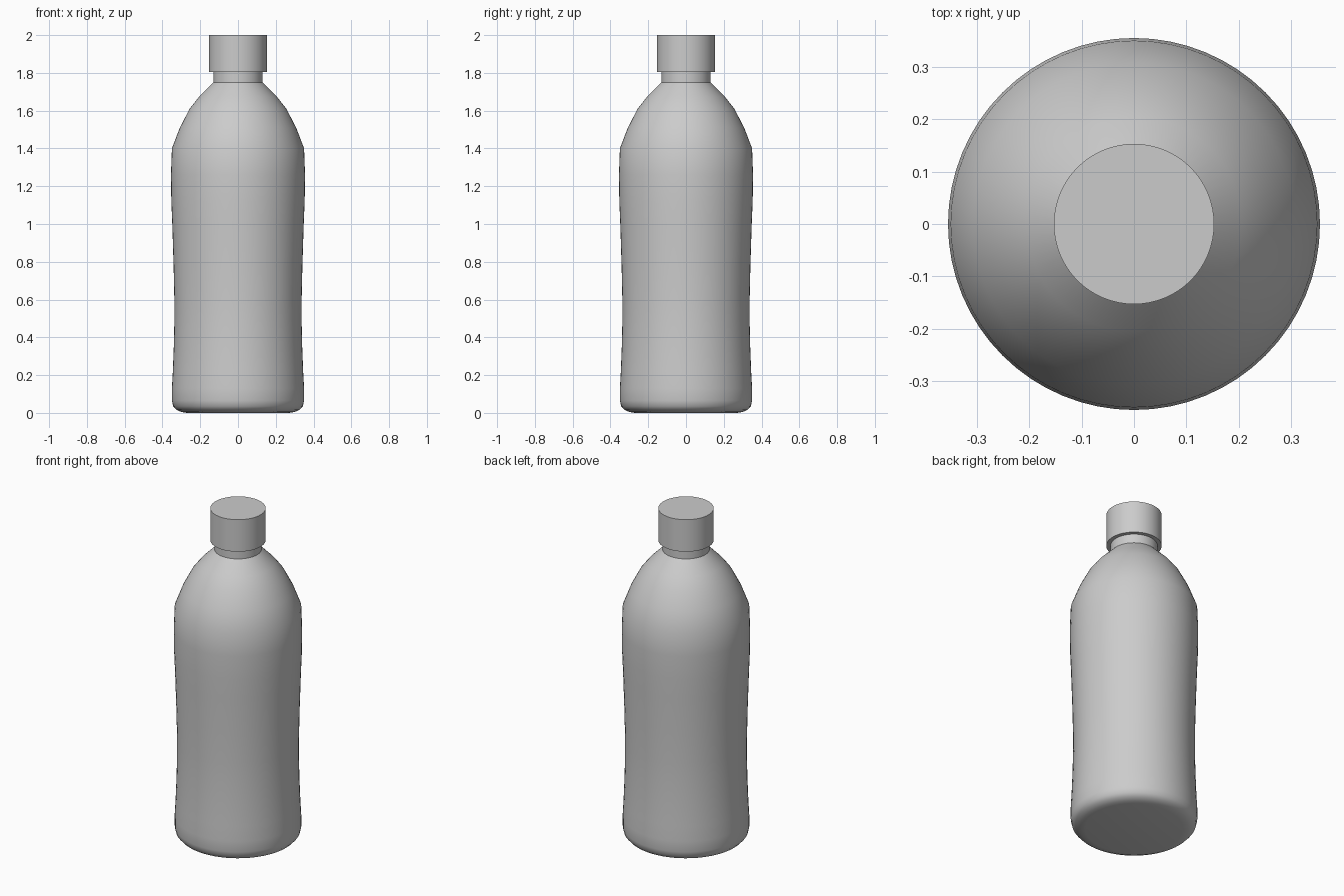
import bpy
import bmesh
import math

cube = bpy.data.objects.get("Cube")
if cube:
    bpy.data.objects.remove(cube, do_unlink=True)

SEGMENTS = 64

grey = bpy.data.materials.new("plain grey")
grey.use_nodes = True
grey.diffuse_color = (0.6, 0.6, 0.6, 1)
grey.node_tree.nodes["Principled BSDF"].inputs["Base Color"].default_value = grey.diffuse_color


def lathe(name, profile, sharp_angle=35):
    """Spin a (radius, height) profile around the z axis."""
    bm = bmesh.new()
    verts = [bm.verts.new((r, 0, z)) for r, z in profile]
    edges = [bm.edges.new(pair) for pair in zip(verts, verts[1:])]
    bmesh.ops.spin(bm, geom=verts + edges, cent=(0, 0, 0), axis=(0, 0, 1),
                   angle=math.tau, steps=SEGMENTS, use_merge=True)
    bmesh.ops.remove_doubles(bm, verts=bm.verts, dist=1e-5)
    bmesh.ops.recalc_face_normals(bm, faces=bm.faces)
    mesh = bpy.data.meshes.new(name)
    bm.to_mesh(mesh)
    bm.free()
    mesh.materials.append(grey)
    obj = bpy.data.objects.new(name, mesh)
    bpy.context.collection.objects.link(obj)
    bpy.ops.object.select_all(action="DESELECT")
    obj.select_set(True)
    bpy.context.view_layer.objects.active = obj
    bpy.ops.object.shade_smooth_by_angle(angle=math.radians(sharp_angle))
    return obj


# Body: rounded base, slight waist, domed shoulder and neck
base = [(0, 0), (0.27, 0), (0.3, 0.005), (0.326, 0.016), (0.343, 0.035), (0.35, 0.065)]
waist = [(0.35, 0.13), (0.345, 0.22), (0.34, 0.35), (0.337, 0.48), (0.337, 0.6),
         (0.341, 0.78), (0.348, 1.0), (0.353, 1.12), (0.355, 1.26), (0.35, 1.4)]
shoulder = [(0.308, 1.51), (0.256, 1.61), (0.205, 1.675), (0.13, 1.75)]
neck = [(0.13, 1.9), (0, 1.9)]
lathe("bottle_body", base + waist + shoulder + neck)

# Screw cap: closed top, open underside around the neck
lathe("cap", [(0.13, 1.805), (0.153, 1.805), (0.153, 2), (0, 2)])
